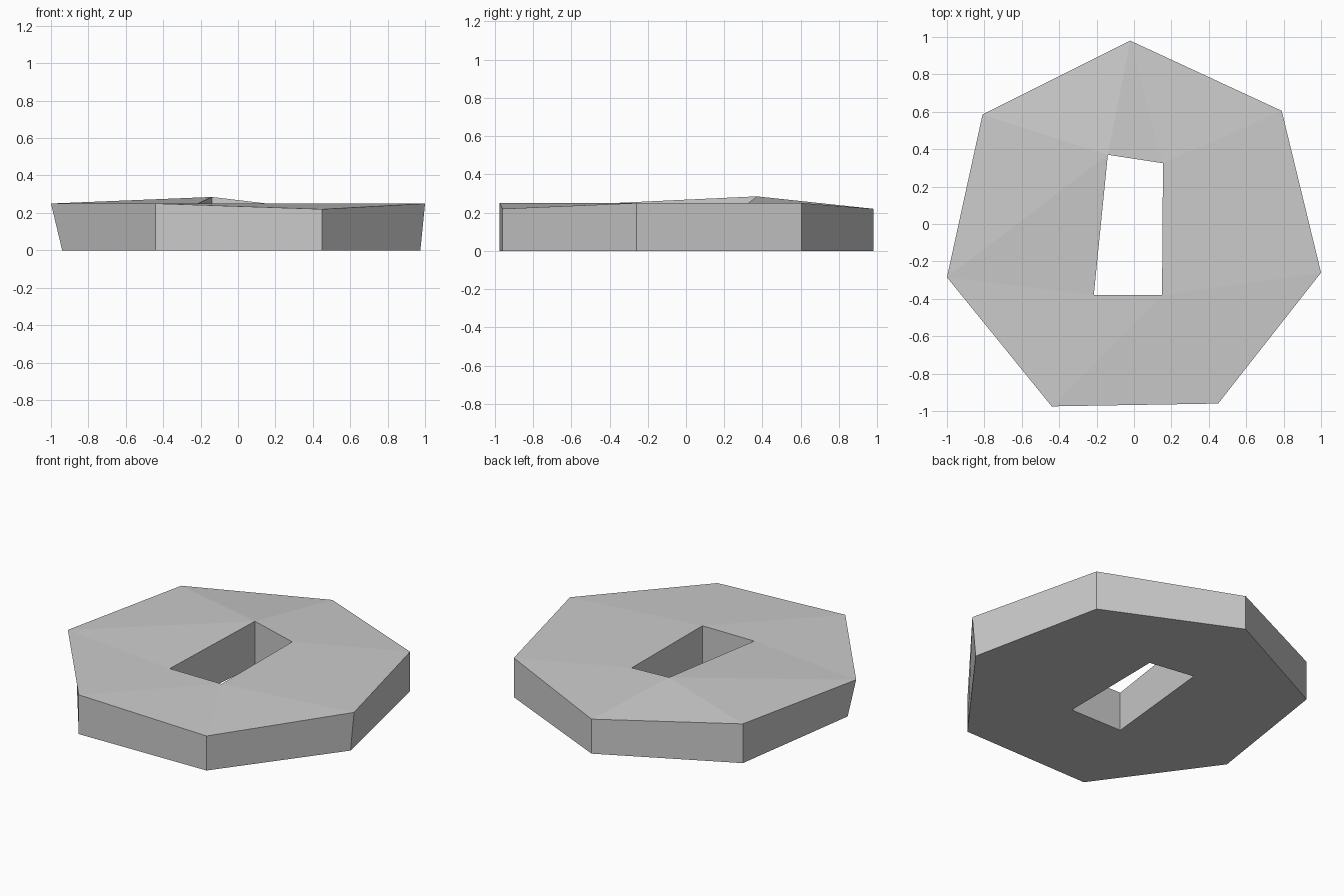
import bpy
import bmesh
from mathutils import Vector

default_cube = bpy.data.objects.get("Cube")
if default_cube:
    bpy.data.objects.remove(default_cube, do_unlink=True)

# Plain stone grey
stone = bpy.data.materials.new("stone_grey")
stone.use_nodes = True
grey = (0.6, 0.6, 0.6, 1)
stone.diffuse_color = grey
stone.node_tree.nodes["Principled BSDF"].inputs["Base Color"].default_value = grey

# Upper rim corners, clockwise from the back
OUTER_RIM = [(-.02, .98, .22), (.79, .605, .25), (1, -.26, .25), (.45, -.96, .22),
             (-.44, -.975, .25), (-1, -.285, .25), (-.81, .585, .25)]
HOLE_RIM = [(-.14, .37, .285), (.155, .325, .25), (.15, -.38, .25), (-.215, -.38, .25)]
# Inward lean of the two side corners at the base
BASE_SHIFT = {(1, -.26, .25): -.025, (-1, -.285, .25): .06}


def make_ring(bm, rim):
    """Create matching upper and lower corner loops and the wall between them."""
    upper = [bm.verts.new(p) for p in rim]
    lower = [bm.verts.new((p[0] + BASE_SHIFT.get(p, 0), p[1], 0)) for p in rim]
    for i in range(len(rim)):
        j = (i + 1) % len(rim)
        bm.faces.new((upper[i], upper[j], lower[j], lower[i]))
    return upper, lower


def fill_between(bm, outer, inner):
    """Zip two loops together with triangles, using the shorter diagonal."""
    i = j = 0
    while i < len(outer) or j < len(inner):
        a, b = outer[i % len(outer)], inner[j % len(inner)]
        next_a, next_b = outer[(i + 1) % len(outer)], inner[(j + 1) % len(inner)]
        step_outer = (next_a.co - b.co).length < (a.co - next_b.co).length
        if j == len(inner) or (step_outer and i < len(outer)):
            bm.faces.new((a, next_a, b))
            i += 1
        else:
            bm.faces.new((a, next_b, b))
            j += 1


# Seven-sided slab with a rough rectangular hole
bm = bmesh.new()
outer_top, outer_base = make_ring(bm, OUTER_RIM)
hole_top, hole_base = make_ring(bm, HOLE_RIM)
fill_between(bm, outer_top, hole_top)
fill_between(bm, outer_base, hole_base)
bmesh.ops.recalc_face_normals(bm, faces=bm.faces)

mesh = bpy.data.meshes.new("pierced_slab")
bm.to_mesh(mesh)
bm.free()
mesh.materials.append(stone)
slab = bpy.data.objects.new("pierced_slab", mesh)
bpy.context.collection.objects.link(slab)
